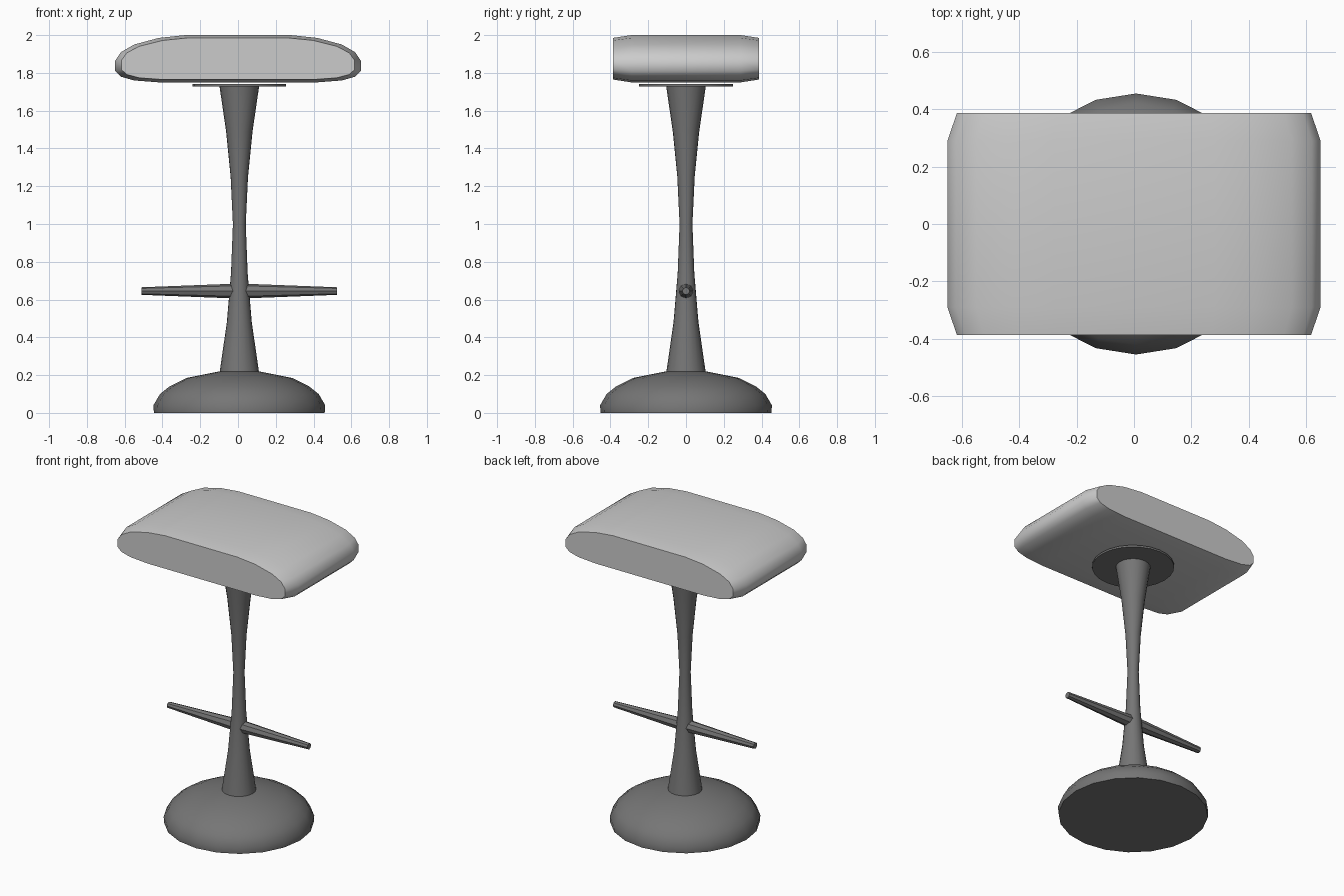
import bpy
import bmesh
from math import cos, sin, pi, radians
from mathutils import Matrix

cube = bpy.data.objects.get("Cube")
if cube:
    bpy.data.objects.remove(cube, do_unlink=True)

AXIS_X = 0.007  # the pedestal sits slightly off the seat centre


def material(name, grey):
    mat = bpy.data.materials.new(name)
    mat.use_nodes = True
    colour = (grey, grey, grey, 1)
    mat.diffuse_color = colour
    mat.node_tree.nodes["Principled BSDF"].inputs["Base Color"].default_value = colour
    return mat


def loft(name, rings, mat, smooth_angle):
    """Skin a list of equal-length rings of points and cap both ends."""
    bm = bmesh.new()
    loops = [[bm.verts.new(p) for p in ring] for ring in rings]
    n = len(loops[0])
    for a, b in zip(loops, loops[1:]):
        for i in range(n):
            j = (i + 1) % n
            bm.faces.new((a[i], a[j], b[j], b[i]))
    bm.faces.new(loops[0])
    bm.faces.new(loops[-1])
    bmesh.ops.recalc_face_normals(bm, faces=bm.faces)
    mesh = bpy.data.meshes.new(name)
    bm.to_mesh(mesh)
    bm.free()
    mesh.materials.append(mat)
    obj = bpy.data.objects.new(name, mesh)
    bpy.context.collection.objects.link(obj)
    bpy.ops.object.select_all(action='DESELECT')
    obj.select_set(True)
    bpy.context.view_layer.objects.active = obj
    bpy.ops.object.shade_smooth_by_angle(angle=radians(smooth_angle))
    return obj


def turned(name, profile, sides, mat, smooth_angle=40):
    """Round part from (radius, height) pairs."""
    angles = [2 * pi * i / sides for i in range(sides)]
    rings = [[(r * cos(a), r * sin(a), z) for a in angles] for r, z in profile]
    return loft(name, rings, mat, smooth_angle)


cushion = material("light grey cushion", 0.6)
metal = material("dark grey metal", 0.18)

# Seat: rounded slab section, pulled in at the front and back
half = [(0.28, 2.0), (0.42, 1.985), (0.55, 1.95), (0.62, 1.91), (0.65, 1.865),
        (0.65, 1.81), (0.62, 1.78), (0.55, 1.76), (0.42, 1.75)]
section = half + [(-x, z) for x, z in reversed(half)]
mid_z = 1.875


def seat_ring(y, sx, sz):
    return [(x * sx, y, mid_z + (z - mid_z) * sz) for x, z in section]


end, middle = (0.95, 0.88), (1, 1)
loft("seat", [seat_ring(-0.387, *end), seat_ring(-0.29, *middle),
              seat_ring(0.29, *middle), seat_ring(0.387, *end)], cushion, 50)

# Pedestal
base = turned("base", [(0.452, 0), (0.455, 0.04), (0.42, 0.10), (0.37, 0.14),
                       (0.28, 0.185), (0.105, 0.22)], 20, metal, 50)
column = turned("column", [(0.105, 0.21), (0.066, 0.48), (0.044, 0.74), (0.034, 1.0),
                           (0.046, 1.25), (0.07, 1.49), (0.105, 1.73)], 20, metal)
plate = turned("seat_plate", [(0.248, 1.728), (0.248, 1.74)], 24, metal)
for part in (base, column, plate):
    part.location.x = AXIS_X

# Footrest: bar tapering toward both ends
footrest = turned("footrest", [(0.02, -0.518), (0.04, 0), (0.02, 0.518)], 8, metal)
footrest.data.transform(Matrix.Rotation(pi / 2, 4, 'Y'))
footrest.location = (AXIS_X, 0, 0.645)
